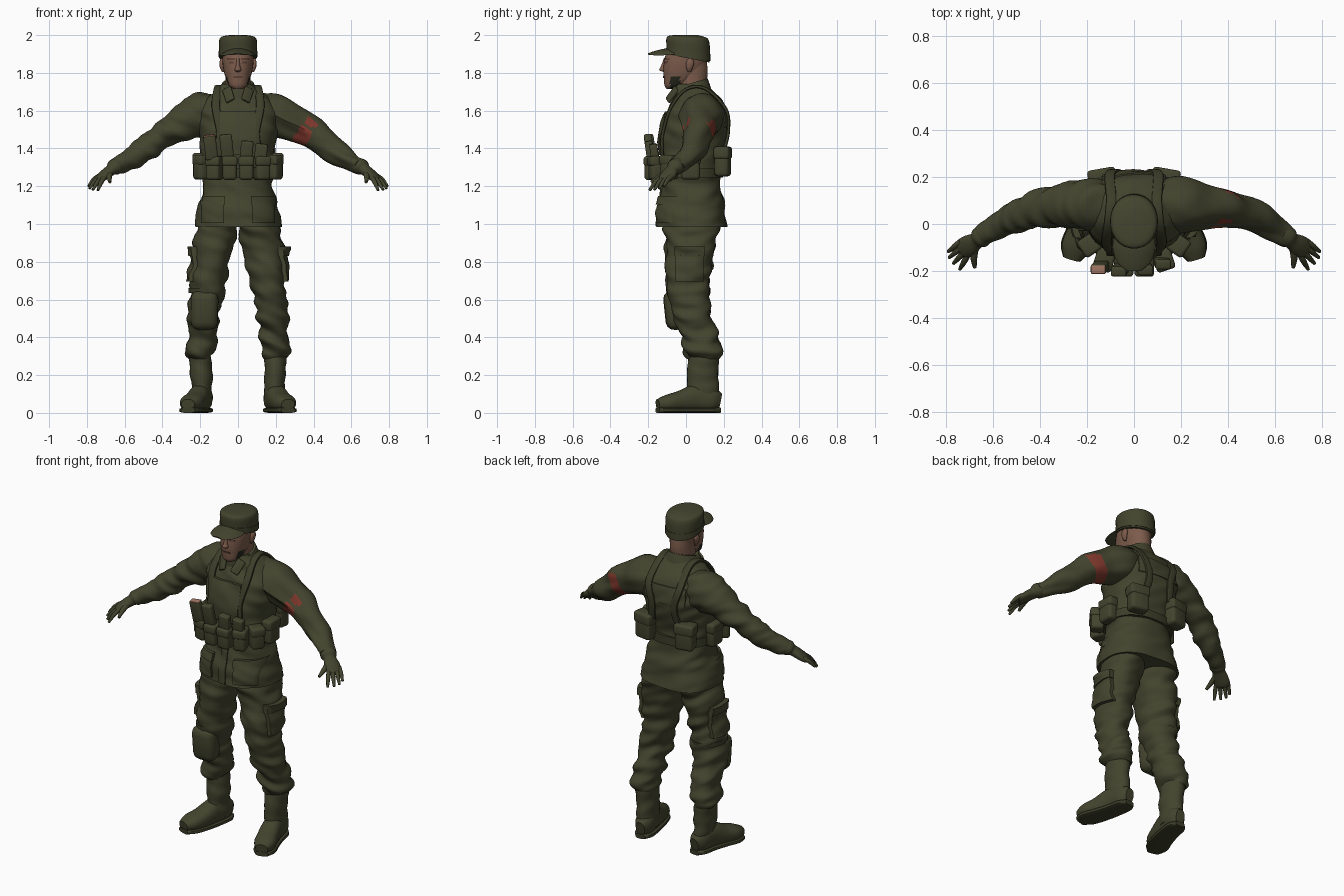
import bpy, bmesh, math
from mathutils import Vector, noise
from mathutils.bvhtree import BVHTree

if "Cube" in bpy.data.objects:
    bpy.data.objects.remove(bpy.data.objects["Cube"], do_unlink=True)


def material(name, rgb):
    mat = bpy.data.materials.new(name)
    mat.use_nodes = True
    colour = (*rgb, 1)
    mat.diffuse_color = colour
    mat.node_tree.nodes["Principled BSDF"].inputs["Base Color"].default_value = colour
    return mat


olive = material("olive cloth", (.056, .058, .027))
dark = material("dark olive webbing", (.045, .047, .022))
shade = material("dark chin strap", (.018, .02, .012))
skin = material("skin", (.2, .105, .07))
lips = material("dark skin", (.1, .05, .036))
red = material("red armband", (.22, .04, .026))
tan = material("tan tip", (.38, .2, .14))

Z, X = Vector((0, 0, 1)), Vector((1, 0, 0))
SIDES = (("left", 1), ("right", -1))


def finish(name, bm, mat, angle=45):
    bmesh.ops.recalc_face_normals(bm, faces=bm.faces[:])
    mesh = bpy.data.meshes.new(name)
    bm.to_mesh(mesh)
    bm.free()
    mesh.materials.append(mat)
    mesh.shade_smooth()
    mesh.set_sharp_from_angle(angle=math.radians(angle))
    obj = bpy.data.objects.new(name, mesh)
    bpy.context.collection.objects.link(obj)
    return obj


def spline(rows, sub):
    """Smooth in-between rows through the given ones."""
    out, last = [], len(rows) - 1
    for i in range(last):
        near = [rows[max(0, min(last, i + k))] for k in (-1, 0, 1, 2)]
        for s in range(sub):
            t = s / sub
            out.append([.5 * (2*b + (c-a)*t + (2*a - 5*b + 4*c - d)*t*t
                              + (3*b - a - 3*c + d)*t**3) for a, b, c, d in zip(*near)])
    return out + [list(rows[-1])]


def loft(name, rows, mat, s=1, upright=True, across=None, fold=0, power=1,
         lean=(0, 0), n=32, sub=6):
    """Skin rows of (x, y, z, radius, radius); rings are level or follow the path."""
    rows = spline([(s * r[0], *r[1:]) for r in rows], sub)
    centres = [Vector(r[:3]) for r in rows]
    bm, rings, last = bmesh.new(), [], len(rows) - 1
    for i, row in enumerate(rows):
        u, v = X, Vector((0, 1, 0))
        if not upright:
            t = (centres[min(i + 1, last)] - centres[max(i - 1, 0)]).normalized()
            u = (across - t * across.dot(t) if across else t.cross(Z)).normalized()
            v = u.cross(t)
        tip = lean[0] + (lean[1] - lean[0]) * i / last
        ring = []
        for k in range(n):
            a = math.tau * k / n
            ca, sa = math.cos(a), math.sin(a)
            ca, sa = (math.copysign(abs(w) ** power, w) for w in (ca, sa))
            out = u * row[3] * ca + v * row[4] * sa
            p = centres[i] + out + Z * tip * sa
            if fold:
                wave = noise.noise(Vector((p.x * 7 + 3, p.y * 7, p.z * 19 + p.x * 8)))
                p += out.normalized() * fold * wave
            ring.append(bm.verts.new(p))
        rings.append(ring)
    for a, b in zip(rings, rings[1:]):
        for k in range(n):
            bm.faces.new((a[k], a[(k+1) % n], b[(k+1) % n], b[k]))
    bm.faces.new(rings[0])
    bm.faces.new(rings[-1])
    return finish(name, bm, mat)


def box(name, loc, size, mat, rot=(0, 0, 0), bevel=.015):
    bm = bmesh.new()
    bmesh.ops.create_cube(bm, size=1)
    bmesh.ops.scale(bm, vec=size, verts=bm.verts[:])
    bmesh.ops.bevel(bm, geom=bm.edges[:], offset=bevel, segments=3, profile=.5, affect='EDGES')
    obj = finish(name, bm, mat)
    obj.location, obj.rotation_euler = loc, [math.radians(r) for r in rot]
    return obj


def tree_of(*objs):
    verts, polys = [], []
    for o in objs:
        base = len(verts)
        verts += [v.co.copy() for v in o.data.vertices]
        polys += [[base + i for i in p.vertices] for p in o.data.polygons]
    return BVHTree.FromPolygons(verts, polys)


def patch(name, tree, centre, w, h, toward, mat, thick=.01, n=10):
    """A sewn-on panel that hugs the surface found by looking along 'toward'."""
    d, bm = Vector(toward), bmesh.new()
    u, grid = Z.cross(d).normalized(), []
    for j in range(n + 1):
        line = []
        for i in range(n + 1):
            start = Vector(centre) + u * w * (i/n - .5) + Z * h * (j/n - .5)
            hit = tree.ray_cast(start, d)[0]
            line.append(bm.verts.new(hit + d * .008) if hit else None)
        grid.append(line)
    for a, b in zip(grid, grid[1:]):
        for i in range(n):
            quad = (a[i], a[i+1], b[i+1], b[i])
            if all(quad):
                bm.faces.new(quad)
    new = bmesh.ops.extrude_face_region(bm, geom=bm.faces[:])["geom"]
    moved = [g for g in new if isinstance(g, bmesh.types.BMVert)]
    bmesh.ops.translate(bm, vec=-d * (thick + .008), verts=moved)
    return finish(name, bm, mat)


def paint(obj, mat, rule):
    obj.data.materials.append(mat)
    for p in obj.data.polygons:
        if rule(p.center, p.normal):
            p.material_index = len(obj.data.materials) - 1


# Jacket body
jacket = loft("jacket", [
    (0, .035, .985, .232, .188), (0, .03, 1.05, .225, .183), (0, .03, 1.13, .203, .168),
    (0, .03, 1.2, .185, .153), (0, .03, 1.3, .188, .155), (0, .04, 1.42, .2, .175),
    (0, .052, 1.52, .212, .175), (0, .06, 1.6, .21, .155), (0, .06, 1.66, .175, .125),
    (0, .04, 1.71, .115, .095), (0, .03, 1.74, .085, .08)],
    olive, power=.85, fold=.014, n=48, sub=8)

# Sleeves, gloves and fingers
sleeves = []
for side, s in SIDES:
    sleeve = loft(side + "_sleeve", [
        (.07, .07, 1.6, .09, .09), (.19, .085, 1.578, .11, .118), (.3, .075, 1.53, .093, .095),
        (.4, .065, 1.475, .077, .072), (.5, .035, 1.392, .067, .066),
        (.58, -.005, 1.342, .056, .055), (.645, -.05, 1.305, .042, .042)],
        olive, s, upright=False, fold=.02, sub=12)
    sleeves.append(sleeve)
    loft(side + "_glove", [
        (.625, -.04, 1.315, .04, .04), (.655, -.058, 1.3, .046, .043), (.67, -.07, 1.288, .036, .031),
        (.7, -.09, 1.265, .045, .026), (.73, -.108, 1.24, .043, .02), (.742, -.116, 1.23, .03, .012)],
        olive, s, upright=False, n=20, sub=4)
    for k in range(4):
        f = k / 3
        root = Vector((.708 + .03 * f, -.134 + .06 * f, 1.245 + .008 * f))
        tip = Vector((.742 + .05 * math.sin(f * 1.7), -.193 + .075 * f, 1.178 + .022 * f * f))
        mid = root.lerp(tip, .5) + Z * .008
        loft(f"{side}_finger_{k + 1}", [(*root, .012, .013), (*mid, .012, .012), (*tip, .007, .007)],
             olive, s, upright=False, n=10, sub=4)
    loft(side + "_thumb", [(.675, -.09, 1.275, .016, .016), (.682, -.14, 1.25, .015, .014),
                           (.678, -.185, 1.222, .008, .008)], olive, s, upright=False, n=10, sub=4)

# Armband on the left sleeve
axis, middle = Vector((.83, -.1, -.55)), Vector((.36, .07, 1.48))
paint(sleeves[0], red, lambda c, n: abs((c - middle).dot(axis)) < .036 and n.z < .5)

# Trousers, boots and pockets
for side, s in SIDES:
    leg = loft(side + "_trouser_leg", [
        (.2, .098, .285, .055, .078), (.204, .095, .315, .076, .098), (.198, .085, .37, .077, .098),
        (.192, .06, .44, .08, .1), (.182, .025, .52, .084, .1), (.168, .01, .62, .087, .112),
        (.153, .01, .72, .094, .118), (.138, .018, .82, .101, .124),
        (.124, .025, .92, .109, .135), (.112, .03, 1.0, .105, .145), (.1, .03, 1.08, .08, .12)],
        olive, s, fold=.026, power=.92, sub=7)
    legs = tree_of(leg)
    patch(side + "_cargo_pocket", legs, (s, .02, .78), .15, .17, (-s, 0, 0), olive, .022)
    patch(side + "_cargo_flap", legs, (s, .02, .855), .16, .05, (-s, 0, 0), olive, .03)
    loft(side + "_boot_shaft", [
        (.19, .095, .05, .052, .078), (.192, .09, .14, .054, .08), (.196, .09, .22, .057, .08),
        (.2, .095, .3, .06, .08), (.2, .095, .33, .055, .075)], olive, s, fold=.008, n=24)
    foot = [(.183, .182, .062, .028, .04), (.187, .14, .07, .052, .062), (.2, .06, .08, .056, .073),
            (.224, -.03, .062, .06, .055), (.25, -.1, .052, .06, .043), (.265, -.15, .045, .036, .027)]
    loft(side + "_boot_foot", foot, olive, s, upright=False, power=.85, n=24)
    loft(side + "_boot_sole", [(x, y, .014, r * 1.07, .014) for x, y, z, r, q in foot],
         dark, s, upright=False, power=.6, n=16)
box("right_knee_pad", (-.178, -.055, .545), (.145, .115, .21), olive, (6, 0, 4), .045)
loft("knee_pad_strap", [(-.17, .012, .635, .093, .116), (-.168, .012, .66, .094, .118)], dark)

# Jacket details: front flap, bib, skirt pockets
front, back = (0, 1, 0), (0, -1, 0)
body = tree_of(jacket, *sleeves)
patch("button_placket", body, (0, -1, 1.1), .045, .22, front, olive, .007)
patch("chest_bib", body, (0, -1, 1.48), .19, .23, front, olive, .016)
patch("back_yoke", body, (0, 1, 1.56), .27, .1, back, olive, .006)
for side, s in SIDES:
    patch(side + "_skirt_pocket", body, (s * .135, -1, 1.06), .12, .11, front, olive, .014)
    patch(side + "_skirt_flap", body, (s * .135, -1, 1.125), .13, .045, front, olive, .022)
    # Shoulder harness laid over the jacket
    rows = []
    for x, y, z in ((.125, -.2, 1.27), (.125, -.2, 1.4), (.125, -.2, 1.52), (.125, -.1, 1.64),
                    (.12, .0, 1.73), (.12, .12, 1.75), (.115, .25, 1.62), (.1, .3, 1.5), (.1, .3, 1.35)):
        p, normal = body.find_nearest(Vector((x, y, z)))[:2]
        rows.append((*(p + normal * .006), .022, .009))
    loft(side + "_harness_strap", rows, dark, s, upright=False, across=X, power=.6, n=12)

# Belt and pouches
loft("belt", [(0, .03, z, .198, .167) for z in (1.245, 1.27, 1.295)], dark, power=.85)


def pouch(name, x, y, z, size, turn):
    box(name, (x, y, z), size, olive, (0, 0, turn), .018)
    w, d, h = size
    box(name + "_flap", (x, y, z + h * .3), (w * 1.1, d * 1.1, h * .42), olive, (0, 0, turn), .014)


for side, s in SIDES:
    pouch(side + "_inner_pouch", s * .044, -.175, 1.295, (.075, .09, .125), 0)
    pouch(side + "_middle_pouch", s * .125, -.15, 1.295, (.075, .09, .125), s * 18)
    pouch(side + "_outer_pouch", s * .19, -.09, 1.3, (.075, .075, .13), s * 55)
    pouch(side + "_hip_pouch", s * .205, .025, 1.305, (.1, .065, .14), s * 90)
    pouch(side + "_back_pouch", s * .135, .195, 1.33, (.11, .075, .155), s * 170)

# Magazines standing above the front pouches
for k, (x, y, top, roll) in enumerate(((-.145, -.185, 1.465, -7), (-.06, -.195, 1.47, -6),
                                       (.045, -.19, 1.435, 4), (.12, -.165, 1.42, 5))):
    box(f"magazine_{k + 1}", (x, y, top - .06), (.066, .042, .13), olive, (8, roll, 0), .01)
box("magazine_tip", (-.152, -.194, 1.468), (.062, .036, .009), tan, (8, -7, 0), .003)

# Neck, collar and head
loft("neck", [(0, .03, 1.66, .07, .08), (0, .03, 1.74, .066, .078), (0, .03, 1.8, .066, .085),
              (0, .03, 1.86, .07, .08)], skin)
loft("collar", [(0, .035, 1.68, .115, .105), (0, .03, 1.715, .098, .098), (0, .025, 1.745, .083, .09)],
     olive, lean=(.01, .026))
for side, s in SIDES:
    box(side + "_collar_point", (s * .05, -.073, 1.685), (.05, .018, .085), olive, (-28, s * 28, s * 18), .006)
head = loft("head", [
    (0, -.078, 1.716, .026, .026), (0, -.058, 1.735, .05, .056), (0, -.03, 1.775, .066, .088),
    (0, -.012, 1.82, .077, .108), (0, -.002, 1.87, .083, .113), (0, .01, 1.92, .082, .108),
    (0, .01, 1.96, .06, .08)], skin, power=.92)
paint(head, shade, lambda c, n: c.z < 1.785 and -.085 < c.y < -.03)
loft("nose", [(0, -.112, 1.805, .011, .008), (0, -.12, 1.815, .018, .022), (0, -.115, 1.835, .012, .018),
              (0, -.108, 1.875, .008, .01)], skin, n=14)
face = tree_of(head)
patch("mouth", face, (0, -1, 1.778), .05, .009, front, lips, .003)
for side, s in SIDES:
    patch(side + "_eye", face, (s * .034, -1, 1.855), .028, .009, front, lips, .002)
    patch(side + "_brow", face, (s * .036, -1, 1.874), .042, .009, front, lips, .005)
    loft(side + "_ear", [(.078, .018, 1.805, .006, .008), (.084, .018, 1.825, .011, .017),
                         (.087, .022, 1.855, .012, .022), (.085, .022, 1.875, .006, .01)], skin, s, n=14)

# Field cap with brim
loft("cap", [(0, .012, 1.877, .097, .112), (0, .012, 1.92, .1, .115), (0, .01, 1.97, .1, .114),
             (0, .01, 1.991, .087, .1), (0, .01, 2.0, .045, .055)], olive, lean=(-.022, 0), power=.95)
loft("cap_band", [(0, .012, z, .102, .117) for z in (1.885, 1.9, 1.915)], olive, lean=(-.022, -.016), power=.95)
brim = loft("cap_brim", [(0, -.06, 1.925, .088, .007), (0, -.11, 1.922, .09, .007),
                         (0, -.165, 1.91, .07, .006), (0, -.2, 1.9, .03, .004)],
            olive, upright=False, across=X, n=24)
for v in brim.data.vertices:
    v.co.z -= 3.5 * v.co.x ** 2
